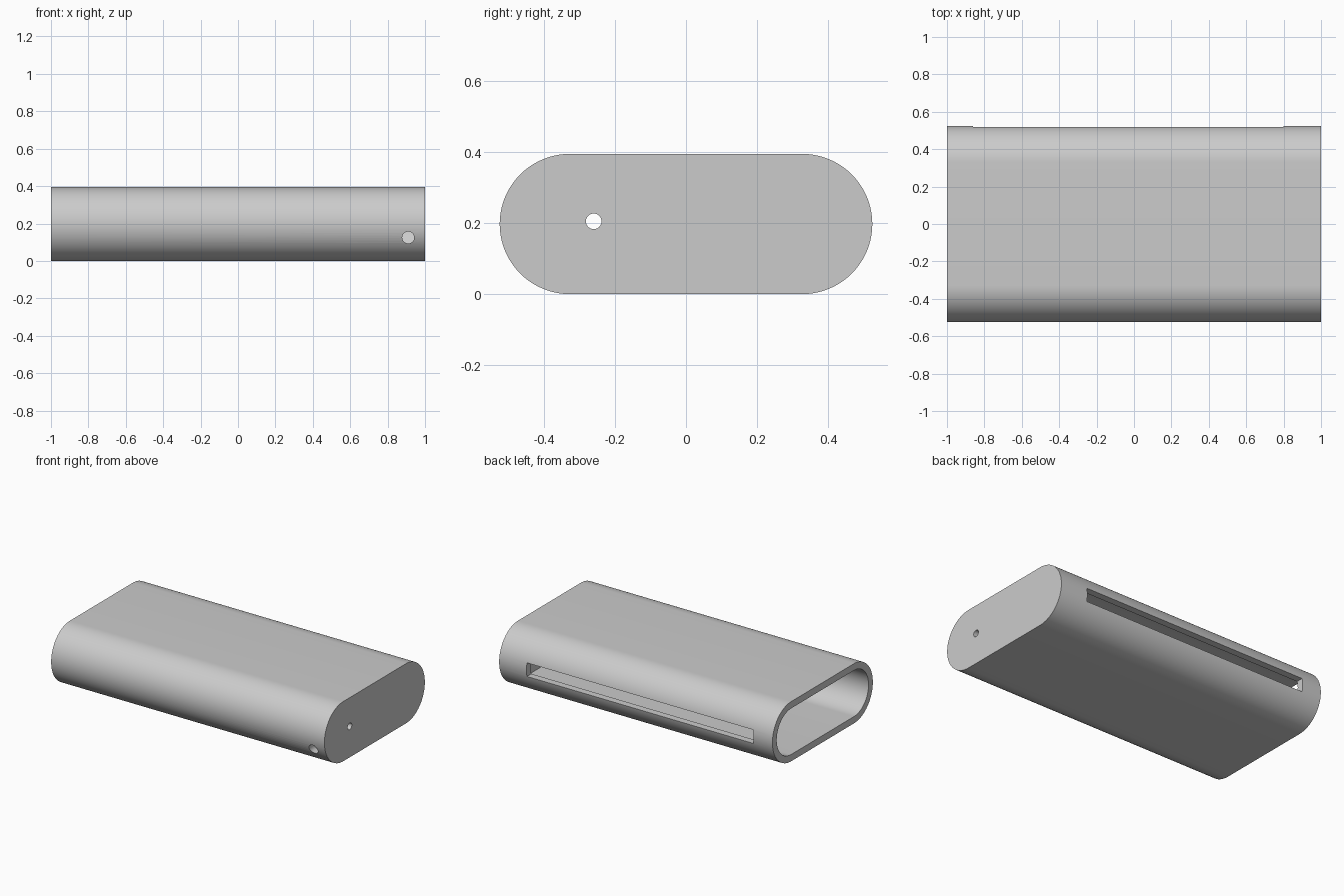
import bpy, bmesh, math
from mathutils import Matrix, Vector

cube = bpy.data.objects.get("Cube")
if cube:
    bpy.data.objects.remove(cube)

RADIUS = 0.1975      # outer corner radius, half the height
STRAIGHT = 0.3275    # half width of the flat top and bottom
WALL = 0.045
END_WALL = 0.06

grey = bpy.data.materials.new("light_grey")
grey.use_nodes = True
grey.diffuse_color = (0.6, 0.6, 0.6, 1)
grey.node_tree.nodes["Principled BSDF"].inputs["Base Color"].default_value = grey.diffuse_color


def add_object(name, bm):
    bmesh.ops.recalc_face_normals(bm, faces=bm.faces)
    mesh = bpy.data.meshes.new(name)
    bm.to_mesh(mesh)
    bm.free()
    mesh.materials.append(grey)
    obj = bpy.data.objects.new(name, mesh)
    bpy.context.collection.objects.link(obj)
    return obj


def capsule_bar(name, radius, x0, x1, steps=40):
    """Rounded-end cross-section in the YZ plane, extruded along X."""
    bm = bmesh.new()
    ring = []
    for side in (1, -1):
        for i in range(steps + 1):
            a = -math.pi / 2 + math.pi * i / steps
            ring.append(bm.verts.new((x0, side * (STRAIGHT + radius * math.cos(a)),
                                      RADIUS + side * radius * math.sin(a))))
    face = bm.faces.new(ring)
    new = bmesh.ops.extrude_face_region(bm, geom=[face])["geom"]
    verts = [v for v in new if isinstance(v, bmesh.types.BMVert)]
    bmesh.ops.translate(bm, verts=verts, vec=(x1 - x0, 0, 0))
    if face.is_valid and len(bm.faces) < 2 * steps + 4:
        bm.faces.new(ring)
    return add_object(name, bm)


def drill(name, centre, radius, length, axis):
    bm = bmesh.new()
    turn = Vector(axis).to_track_quat('Z', 'Y').to_matrix().to_4x4()
    bmesh.ops.create_cone(bm, cap_ends=True, segments=32, radius1=radius, radius2=radius,
                          depth=length, matrix=Matrix.Translation(centre) @ turn)
    return add_object(name, bm)


def box(name, centre, size):
    bm = bmesh.new()
    bmesh.ops.create_cube(bm, size=1, matrix=Matrix.Translation(centre) @ Matrix.Diagonal((*size, 1)))
    return add_object(name, bm)


# Outer sleeve, closed at the left end
sleeve = capsule_bar("sleeve_case", RADIUS, -1, 1)

cutters = [
    # Cavity, open at the right end
    capsule_bar("cavity_cutter", RADIUS - WALL, -1.1, 1 - END_WALL),
    # Long slot through the back wall
    box("slot_cutter", (-0.03, 0.5, RADIUS), (1.66, 0.2, 0.09)),
    # Small hole in the closed end
    drill("end_hole_cutter", (1, -0.26, 0.205), 0.022, 0.3, (1, 0, 0)),
    # Hole through the front wall
    drill("front_hole_cutter", (0.91, -0.5, 0.125), 0.032, 0.3, (0, 1, 0)),
]

bpy.ops.object.select_all(action='DESELECT')
sleeve.select_set(True)
bpy.context.view_layer.objects.active = sleeve
for cutter in cutters:
    cutter.hide_render = True
    mod = sleeve.modifiers.new(cutter.name, 'BOOLEAN')
    mod.operation = 'DIFFERENCE'
    mod.solver = 'EXACT'
    mod.object = cutter
    bpy.ops.object.modifier_apply(modifier=mod.name)
    bpy.data.objects.remove(cutter)

bpy.ops.object.shade_smooth_by_angle(angle=math.radians(30))
